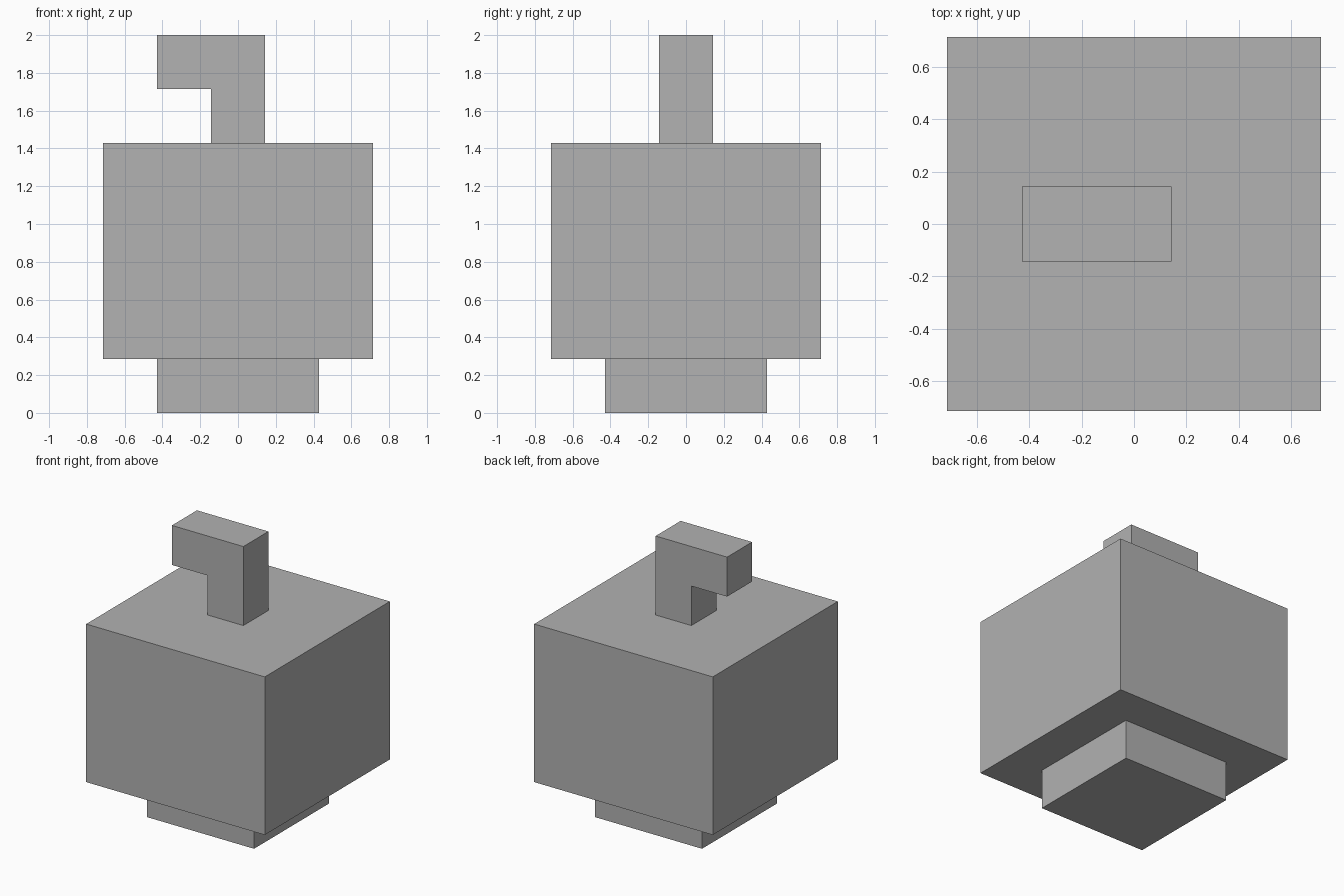
import bpy
import bmesh

default = bpy.data.objects.get("Cube")
if default:
    bpy.data.objects.remove(default, do_unlink=True)

U = 2 / 7  # block unit

grey = bpy.data.materials.new("plain_grey")
grey.use_nodes = True
colour = (0.445, 0.445, 0.445, 1)
grey.diffuse_color = colour
grey.node_tree.nodes["Principled BSDF"].inputs["Base Color"].default_value = colour


def extrude_profile(name, points, half_depth):
    """Extrude an outline in the x-z plane symmetrically along y."""
    bm = bmesh.new()
    face = bm.faces.new([bm.verts.new((x * U, -half_depth * U, z * U)) for x, z in points])
    geom = bmesh.ops.extrude_face_region(bm, geom=[face])["geom"]
    moved = [v for v in geom if isinstance(v, bmesh.types.BMVert)]
    bmesh.ops.translate(bm, verts=moved, vec=(0, 2 * half_depth * U, 0))
    bmesh.ops.recalc_face_normals(bm, faces=bm.faces)
    mesh = bpy.data.meshes.new(name)
    bm.to_mesh(mesh)
    bm.free()
    mesh.materials.append(grey)
    obj = bpy.data.objects.new(name, mesh)
    bpy.context.collection.objects.link(obj)
    return obj


def block(name, half, bottom, top):
    outline = [(-half, bottom), (half, bottom), (half, top), (-half, top)]
    return extrude_profile(name, outline, half)


# Square foot and wide body
block("base", 1.5, 0, 1)
block("body", 2.5, 1, 5)

# Bent stem whose arm points to the model's right
extrude_profile(
    "bent_stem",
    [(-0.5, 5), (0.5, 5), (0.5, 7), (-1.5, 7), (-1.5, 6), (-0.5, 6)],
    0.5,
)
